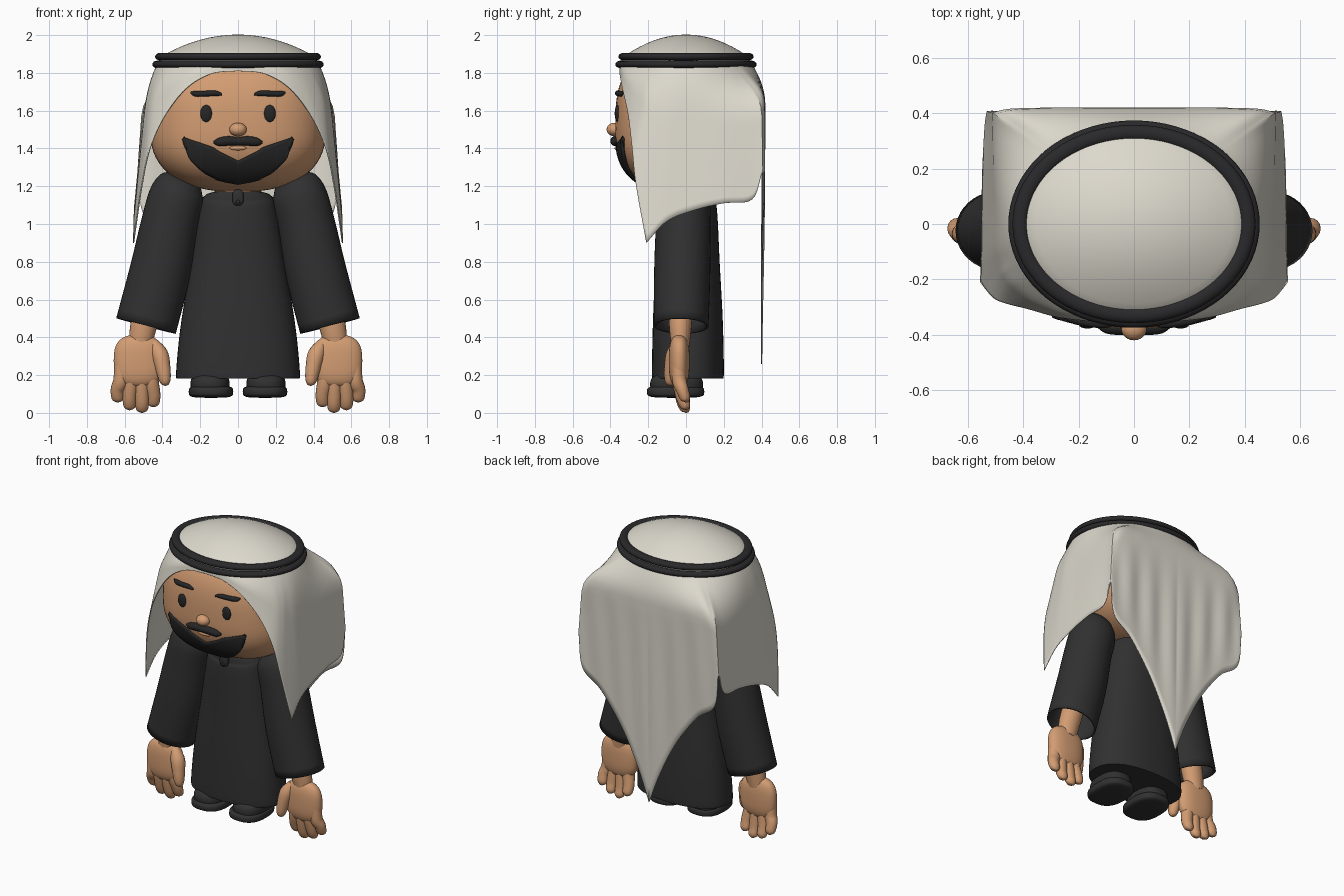
import bpy, bmesh
from math import sin, cos, pi, tau, radians, copysign
from mathutils import Vector
from mathutils.geometry import interpolate_bezier

cube = bpy.data.objects.get("Cube")
if cube:
    bpy.data.objects.remove(cube, do_unlink=True)


def material(name, r, g, b):
    m = bpy.data.materials.new(name)
    m.use_nodes = True
    m.diffuse_color = (r, g, b, 1)
    bsdf = next(n for n in m.node_tree.nodes if n.type == 'BSDF_PRINCIPLED')
    bsdf.inputs["Base Color"].default_value = (r, g, b, 1)
    bsdf.inputs["Roughness"].default_value = 0.8
    return m


cloth = material("off_white_cloth", .72, .69, .61)
skin = material("tan_skin", .65, .335, .17)
robe_black = material("charcoal_robe", .03, .03, .031)
hair = material("black_hair", .019, .019, .02)
cord_black = material("black_cord", .022, .022, .024)


def finish(name, bm, mat, mirror=False, solid=0):
    """Turn a bmesh into a smooth shaded object, optionally mirrored and thickened."""
    bmesh.ops.remove_doubles(bm, verts=bm.verts, dist=1e-5)
    bmesh.ops.recalc_face_normals(bm, faces=bm.faces)
    mesh = bpy.data.meshes.new(name)
    bm.to_mesh(mesh)
    bm.free()
    mesh.materials.append(mat)
    ob = bpy.data.objects.new(name, mesh)
    bpy.context.collection.objects.link(ob)
    bpy.ops.object.select_all(action='DESELECT')
    ob.select_set(True)
    bpy.context.view_layer.objects.active = ob
    bpy.ops.object.shade_smooth_by_angle(angle=radians(50))
    if mirror:
        ob.modifiers.new("Mirror", 'MIRROR').merge_threshold = 0.0005
    if solid:
        s = ob.modifiers.new("Thickness", 'SOLIDIFY')
        s.thickness, s.offset = solid, 0


def spline(pts, n=6):
    """Smooth curve through points of any dimension."""
    p = [Vector(q) for q in pts]
    p = [2 * p[0] - p[1]] + p + [2 * p[-1] - p[-2]]
    out = []
    for i in range(1, len(p) - 2):
        a, b, c, d = p[i - 1:i + 3]
        for k in range(n):
            t = k / n
            out.append(b + (c - a) * (t / 2) + (2 * a - 5 * b + 4 * c - d) * (t * t / 2)
                       + (3 * (b - c) + d - a) * (t ** 3 / 2))
    return out + [p[-2]]


def grid(bm, rows, wrap=False):
    vs = [[bm.verts.new(p) for p in row] for row in rows]
    for a, b in zip(vs, vs[1:]):
        for j in range(len(a) if wrap else len(a) - 1):
            k = (j + 1) % len(a)
            bm.faces.new((a[j], a[k], b[k], b[j]))
    return vs


def power(v, e):
    return copysign(abs(v) ** e, v)


def add_tube(bm, path, axis=(0, 1, 0), closed=False, seg=24, square=1, caps=(True, True)):
    """Tube along points (x, y, z, radius, depth ratio along the axis)."""
    axis, n, rings = Vector(axis), len(path), []
    for i, p in enumerate(path):
        nxt = path[(i + 1) % n] if closed else path[min(i + 1, n - 1)]
        prv = path[i - 1] if closed else path[max(i - 1, 0)]
        tan = (Vector(nxt[:3]) - Vector(prv[:3])).normalized()
        side = tan.cross(axis).normalized()
        up = side.cross(tan)
        rings.append([Vector(p[:3]) + p[3] * (side * power(cos(tau * j / seg), square)
                      + up * (p[4] * power(sin(tau * j / seg), square))) for j in range(seg)])
    vs = grid(bm, rings + rings[:1] if closed else rings, wrap=True)
    if not closed:
        for ring, use in ((vs[0], caps[0]), (vs[-1], caps[1])):
            if use:
                bm.faces.new(ring)


def tube(name, path, mat, mirror=False, solid=0, **kw):
    bm = bmesh.new()
    add_tube(bm, path, **kw)
    finish(name, bm, mat, mirror, solid)


def add_blob(bm, c, r, plan=2, tall=2, top=None, seg=40):
    """Rounded solid; plan and tall set how boxy it is, top the (radius, power) above centre."""
    made = bmesh.ops.create_uvsphere(bm, u_segments=seg, v_segments=seg // 2, radius=1)
    for v in made["verts"]:
        x, y, z = v.co
        rz, m = top if top and z > 0 else (r[2], tall)
        h = max(1e-9, x * x + y * y) ** .5
        k = h ** (2 / m)
        v.co = (c[0] + r[0] * k * power(x / h, 2 / plan),
                c[1] + r[1] * k * power(y / h, 2 / plan), c[2] + rz * power(z, 2 / m))


def blob(name, c, r, mat, mirror=False, **kw):
    bm = bmesh.new()
    add_blob(bm, c, r, **kw)
    finish(name, bm, mat, mirror)


# Head, and a helper giving the face surface at x, z
HEAD_R, HEAD_Z, TOP_R = (.465, .375, .33), 1.5, .42
blob("head", (0, 0, HEAD_Z), HEAD_R, skin, plan=2.6, tall=2.4, top=(TOP_R, 3), seg=64)
tube("neck", spline([(0, 0, 1.1, .125, .9), (0, 0, 1.22, .125, .9)]), skin)


def face_y(x, z):
    w, m = ((z - HEAD_Z) / TOP_R, 3) if z > HEAD_Z else ((HEAD_Z - z) / HEAD_R[2], 2.4)
    k = (1 - w ** m) ** (1 / m)
    return -HEAD_R[1] * k * max(0, 1 - abs(x / (HEAD_R[0] * k)) ** 2.6) ** (1 / 2.6)


# Face details
blob("nose", (0, -.378, 1.5), (.046, .042, .036), skin)
blob("eyes", (.168, face_y(.168, 1.585), 1.585), (.031, .014, .045), hair, mirror=True)
brow = [(.085, 1.685, .006), (.12, 1.692, .014), (.18, 1.69, .015), (.225, 1.69, .015), (.25, 1.697, .005)]
tube("eyebrows", spline([(x, face_y(x, z) - .004, z, r, 1) for x, z, r in brow]), hair, mirror=True)
tash = [(0, 1.437, .021), (.05, 1.44, .025), (.1, 1.434, .022), (.13, 1.432, .006)]
tube("moustache", spline([(x, face_y(x, z) - .004, z, r, 1) for x, z, r in tash]), hair, mirror=True)
blob("lip", (0, face_y(0, 1.4), 1.402), (.045, .012, .012), skin)

# Beard: columns of x, lower edge, upper edge laid on the face
edge = spline([(0, 1.215, 1.335), (.1, 1.235, 1.385), (.13, 1.25, 1.405),
               (.185, 1.28, 1.425), (.26, 1.355, 1.45), (.287, 1.45, 1.46)])
bm = bmesh.new()
grid(bm, [[(x, face_y(x, lo + (hi - lo) * t / 8) - .014 * (1 - t / 8), lo + (hi - lo) * t / 8)
           for t in range(9)] for x, lo, hi in edge])
finish("beard", bm, hair, mirror=True, solid=.02)

# Head scarf: stations of (angle, shoulder fold x y z, hem x y z), front centre to back centre
front = [(0, 0, -.35, 1.83, 0, -.35, 1.81), (15, .13, -.346, 1.82, .14, -.349, 1.795),
         (30, .25, -.33, 1.78, .27, -.335, 1.72), (43, .355, -.288, 1.72, .382, -.305, 1.58),
         (55, .435, -.23, 1.66, .462, -.285, 1.41), (65, .47, -.19, 1.6, .507, -.265, 1.21),
         (72, .485, -.15, 1.56, .553, -.21, .9)]
side = [front[-1], (82, .497, -.08, 1.55, .55, -.1, 1.015), (95, .5, .05, 1.55, .548, .05, 1.075),
        (115, .505, .2, 1.55, .545, .2, 1.11), (128, .508, .34, 1.55, .537, .35, 1.13),
        (136, .51, .4, 1.57, .53, .405, 1.28)]
back = [side[-1], (143, .45, .413, 1.62, .5, .405, 1.05), (152, .33, .417, 1.63, .36, .402, .93),
        (163, .2, .417, 1.63, .2, .4, .71), (173, .08, .417, 1.63, .08, .4, .47),
        (180, 0, .417, 1.63, 0, .4, .26)]
columns = []
for st in spline(front) + spline(side)[1:] + spline(back, 10)[1:]:
    a, fold, hem = radians(st[0]), Vector(st[1:4]), Vector(st[4:7])
    out = Vector((.405 * sin(a), -.326 * cos(a), 0))
    crown = [out * (k / 8) + Vector((0, 0, 2 - .115 * (k / 8) ** 2)) for k in range(9)]
    rim, reach = crown[-1], (fold - crown[-1]).length * .36
    drop = (out.normalized() * .5 - Vector((0, 0, .87))) * reach
    fall = (hem - fold).normalized() * reach
    col = crown[:-1] + interpolate_bezier(rim, rim + drop, fold - fall, fold, 9)
    for k in range(1, 15):
        p = fold.lerp(hem, k / 14)
        if st[0] > 136:  # hanging pleats
            p.y += .005 * sin(p.x * 37) * sin(pi * k / 14)
        col.append(p)
    for p in col:
        if st[0] in (0, 180):
            p.x = 0
    columns.append(col)
bm = bmesh.new()
grid(bm, columns)
finish("head_scarf", bm, cloth, mirror=True, solid=.006)

# Two cords around the crown
for label, z, rx, ry in (("lower", 1.845, .426, .346), ("upper", 1.886, .411, .33)):
    tube(label + "_head_cord", [(rx * cos(tau * i / 72), ry * sin(tau * i / 72), z, .028, .72)
         for i in range(72)], cord_black, axis=(0, 0, 1), closed=True, seg=16)

# Robe body
tube("robe", spline([(0, .01, .19, .315, .58), (0, .01, .205, .328, .58), (0, .01, .45, .305, .61),
                     (0, .008, .8, .25, .68), (0, .005, 1.08, .205, .77), (0, 0, 1.15, .175, .8),
                     (0, 0, 1.17, .125, 1)]), robe_black, seg=48, square=.88)
blob("collar_tab", (0, -.148, 1.14), (.03, .018, .042), robe_black, plan=3, tall=3)
blob("collar_button", (0, -.166, 1.115), (.012, .008, .012), cord_black, seg=16)

# Sleeves, open at the cuff
tube("sleeves", spline([(.285, -.01, 1.24, .04, .9), (.292, -.01, 1.226, .1, .9),
                        (.322, -.01, 1.155, .138, .95), (.362, -.015, 1, .145, .95),
                        (.412, -.02, .75, .155, .92), (.487, -.025, .46, .157, .88)]),
     robe_black, mirror=True, solid=.012, seg=40, caps=(True, False))

# Hands: wrist, palm, thumb and four stubby fingers
bm = bmesh.new()
add_tube(bm, spline([(.47, -.025, .58, .07, .9), (.5, -.03, .46, .07, .85), (.52, -.03, .35, .06, .8)]))
add_blob(bm, (.526, -.036, .275), (.132, .055, .138), plan=2.3, tall=2.8)
for x, tip in ((.448, .03), (.508, 0), (.574, .014), (.637, .055)):
    root = (x - .528) * .85 + .528
    add_tube(bm, spline([(root, -.04, .25, .034, 1), (root, -.035, .17, .04, .95),
                         (x, -.02, tip + .07, .037, .9), (x, -.005, tip + .025, .033, .85),
                         (x, 0, tip + .008, .022, .8), (x, 0, tip, .003, 1)]), seg=16)
add_tube(bm, spline([(.45, -.04, .37, .03, 1), (.415, -.06, .31, .045, 1), (.398, -.075, .24, .04, 1),
                     (.388, -.083, .18, .032, 1), (.385, -.083, .152, .02, 1),
                     (.385, -.083, .143, .003, 1)]), seg=16)
finish("hands", bm, skin, mirror=True)

# Shoes
blob("shoe_soles", (.143, -.055, .112), (.118, .152, .032), robe_black, mirror=True, plan=2.6, tall=4)
blob("shoe_uppers", (.148, -.05, .15), (.104, .14, .062), robe_black, mirror=True, plan=2.5, tall=2.8)
